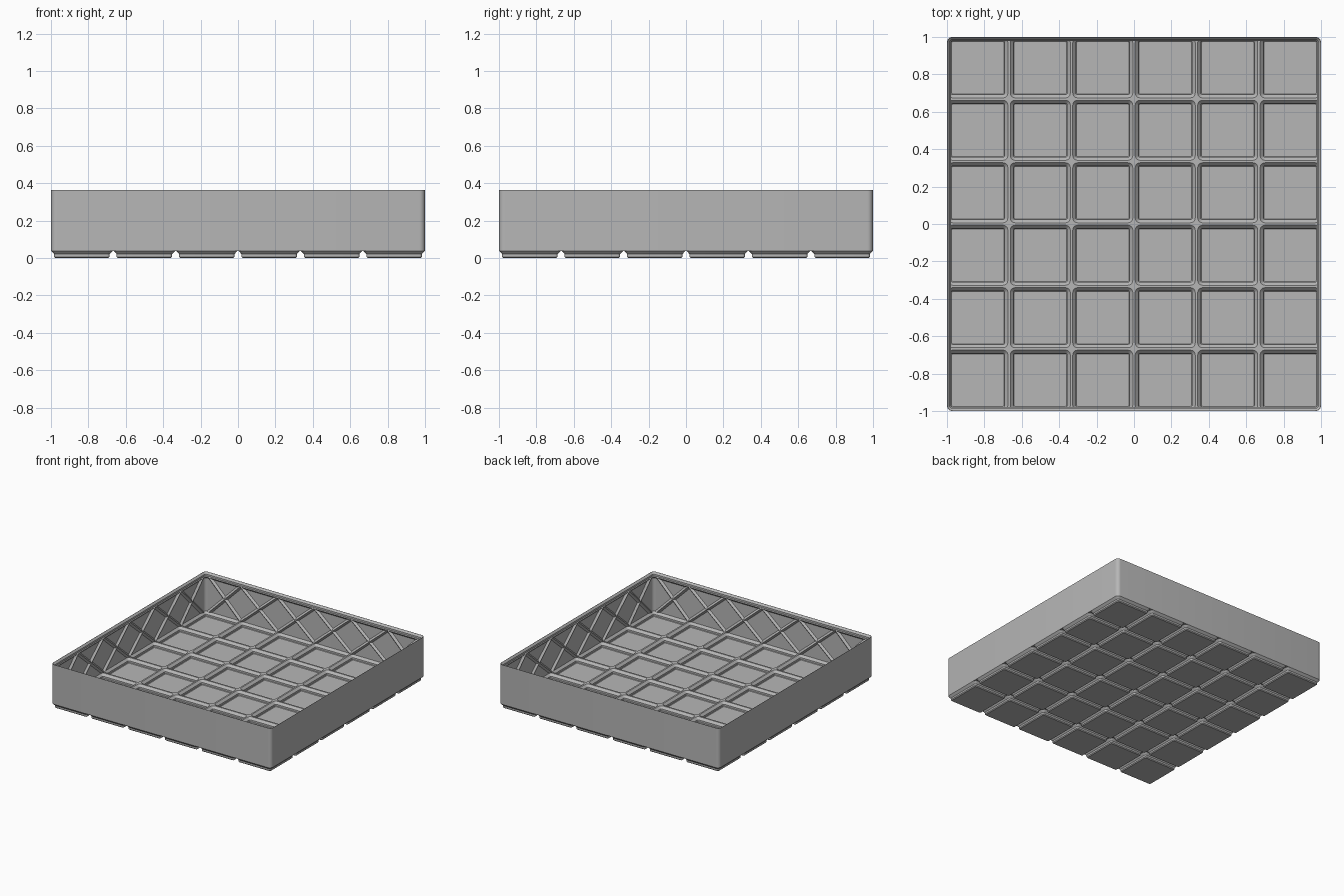
import bpy, bmesh, math
from mathutils import Matrix

if "Cube" in bpy.data.objects:
    bpy.data.objects.remove(bpy.data.objects["Cube"])

P = 0.334           # cell pitch
N = 6               # cells per side
SEG = 6             # segments per rounded corner
Z_BASE, Z_FLOOR, Z_LIP, Z_TOP = 0.038, 0.0405, 0.328, 0.363

grey = bpy.data.materials.new("plain grey")
grey.diffuse_color = (0.47, 0.47, 0.47, 1)
grey.use_nodes = True
grey.node_tree.nodes["Principled BSDF"].inputs["Base Color"].default_value = grey.diffuse_color


def finish(bm, name):
    bmesh.ops.remove_doubles(bm, verts=bm.verts, dist=1e-5)
    bmesh.ops.recalc_face_normals(bm, faces=bm.faces)
    mesh = bpy.data.meshes.new(name)
    bm.to_mesh(mesh)
    bm.free()
    mesh.materials.append(grey)
    ob = bpy.data.objects.new(name, mesh)
    bpy.context.collection.objects.link(ob)
    bpy.ops.object.select_all(action='DESELECT')
    bpy.context.view_layer.objects.active = ob
    ob.select_set(True)
    bpy.ops.object.shade_smooth_by_angle(angle=math.radians(25))
    return ob


def rounded(half, r, cx=0, cy=0):
    """Points of a rounded square."""
    pts = []
    for k, (sx, sy) in enumerate([(1, 1), (-1, 1), (-1, -1), (1, -1)]):
        for i in range(SEG + 1):
            a = math.pi / 2 * (k + i / SEG)
            pts.append((cx + sx * (half - r) + r * math.cos(a),
                        cy + sy * (half - r) + r * math.sin(a)))
    return pts


def ring(bm, pts, z):
    return [bm.verts.new((x, y, z)) for x, y in pts]


def bridge(bm, a, b):
    n = len(a)
    for i in range(n):
        j = (i + 1) % n
        bm.faces.new((a[i], a[j], b[j], b[i]))


def cell_border(cx, cy):
    """Square border of a cell, following the tray's rounded outer corners."""
    out = []
    for x, y in rounded(0.165, 0.03, cx, cy):
        tx = cx + math.copysign(P / 2, x - cx)
        ty = cy + math.copysign(P / 2, y - cy)
        if abs(tx) > 1 and abs(ty) > 1:
            out.append((x, y))
        else:
            out.append((max(-1, min(1, tx)), max(-1, min(1, ty))))
    return out


# Stepped hollow feet: (z, half width, corner radius) outside and inside
outside = [(0, 0.1415, 0.0064), (0.0064, 0.148, 0.0127),
           (0.0207, 0.148, 0.0127), (Z_BASE, 0.165, 0.03)]
inside = [(0.005, 0.1395, 0.005), (0.0084, 0.143, 0.008),
          (0.0228, 0.143, 0.008), (Z_FLOOR, 0.1605, 0.0255)]
bm = bmesh.new()
centres = [(i - (N - 1) / 2) * P for i in range(N)]
for cx in centres:
    for cy in centres:
        for profile in (outside, inside):
            rings = [ring(bm, rounded(h, r, cx, cy), z) for z, h, r in profile]
            rings.append(ring(bm, cell_border(cx, cy), profile[-1][0]))
            bm.faces.new(rings[0])
            for a, b in zip(rings, rings[1:]):
                bridge(bm, a, b)
finish(bm, "floor_with_feet")

# Thin outer wall with the stepped stacking lip: (half width, z)
bm = bmesh.new()
section = [(1.0, Z_BASE), (1.0, Z_TOP), (0.9985, Z_TOP), (0.985, 0.348),
           (0.985, 0.3336), (0.9793, Z_LIP), (0.995, 0.312), (0.995, Z_BASE)]
rings = [ring(bm, rounded(h, 0.03 - (1 - h)), z) for h, z in section]
for a, b in zip(rings, rings[1:] + rings[:1]):
    bridge(bm, a, b)
finish(bm, "wall_and_lip")

# Crossed wedge ribs on the inside of each wall
bm = bmesh.new()
W, Y_WALL, Y_TIP = 0.024, -0.996, -0.98
for side in range(4):
    turn = Matrix.Rotation(side * math.pi / 2, 4, 'Z')
    for c in centres:
        for s in (-1, 1):
            ends = []
            for u, z in ((c - s * P / 2, Z_FLOOR), (c + s * P / 2, Z_LIP)):
                u = max(-0.955, min(0.955, u))
                ends.append([bm.verts.new(turn @ Matrix.Translation(p).translation)
                             for p in ((u - W, Y_WALL, z), (u, Y_TIP, z),
                                       (u + W, Y_WALL, z))])
            bridge(bm, ends[0], ends[1])
            bm.faces.new(ends[0])
            bm.faces.new(ends[1])
bmesh.ops.recalc_face_normals(bm, faces=bm.faces)
mesh = bpy.data.meshes.new("wall_ribs")
bm.to_mesh(mesh)
bm.free()
mesh.materials.append(grey)
bpy.context.collection.objects.link(bpy.data.objects.new("wall_ribs", mesh))
